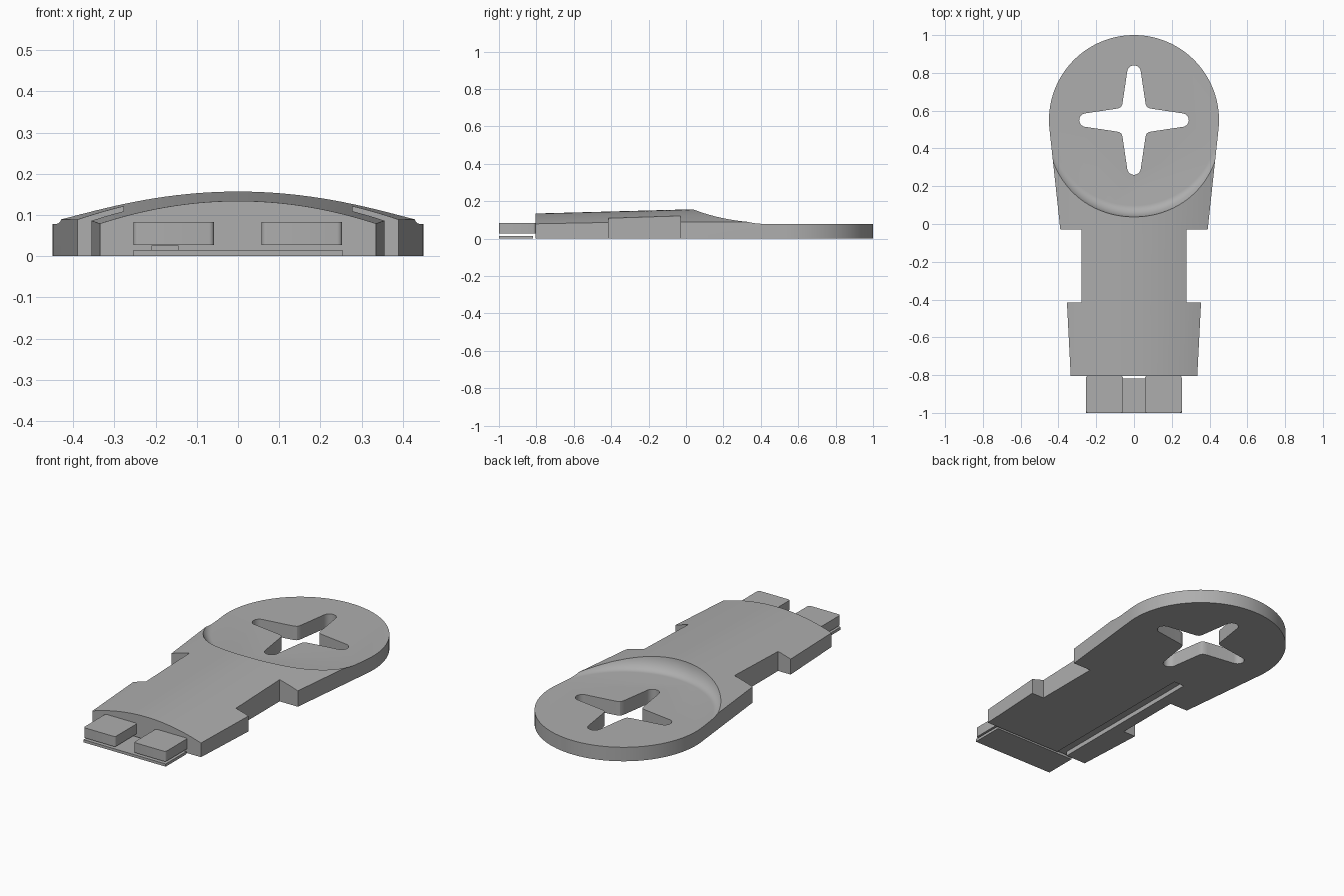
import bpy, bmesh
from math import sin, cos, pi, radians
from mathutils import Matrix

old = bpy.data.objects.get("Cube")
if old:
    bpy.data.objects.remove(old)

grey = bpy.data.materials.new("plain_grey")
grey.use_nodes = True
COLOUR = (0.42, 0.42, 0.42, 1)
grey.diffuse_color = COLOUR
grey.node_tree.nodes["Principled BSDF"].inputs["Base Color"].default_value = COLOUR

HEAD_Y, HEAD_R, SLAB = 0.55, 0.45, 0.078


def make(name, bm):
    bmesh.ops.recalc_face_normals(bm, faces=bm.faces)
    mesh = bpy.data.meshes.new(name)
    bm.to_mesh(mesh)
    bm.free()
    mesh.materials.append(grey)
    obj = bpy.data.objects.new(name, mesh)
    bpy.context.collection.objects.link(obj)
    return obj


def loft(name, rings):
    """Closed solid through rings with equal point counts."""
    bm = bmesh.new()
    loops = [[bm.verts.new(p) for p in ring] for ring in rings]
    n = len(loops[0])
    for a, b in zip(loops, loops[1:]):
        for i in range(n):
            j = (i + 1) % n
            bm.faces.new((a[i], a[j], b[j], b[i]))
    bm.faces.new(loops[0])
    bm.faces.new(loops[-1])
    return make(name, bm)


def prism(name, outline, z0, z1):
    return loft(name, [[(x, y, z) for x, y in outline] for z in (z0, z1)])


def box(name, x0, x1, y0, y1, z0, z1, bevel=0):
    bm = bmesh.new()
    bmesh.ops.create_cube(bm, size=1, matrix=Matrix.LocRotScale(
        ((x0 + x1) / 2, (y0 + y1) / 2, (z0 + z1) / 2), None,
        (x1 - x0, y1 - y0, z1 - z0)))
    if bevel:
        upright = [e for e in bm.edges
                   if abs(e.verts[0].co.z - e.verts[1].co.z) > 0.01]
        bmesh.ops.bevel(bm, geom=upright, offset=bevel, segments=4,
                        profile=0.5, affect='EDGES')
    return make(name, bm)


def boolean(obj, tool, operation):
    mod = obj.modifiers.new(operation, 'BOOLEAN')
    mod.operation, mod.object, mod.solver = operation, tool, 'EXACT'
    bpy.context.view_layer.objects.active = obj
    bpy.ops.object.modifier_apply(modifier=mod.name)
    bpy.data.objects.remove(tool)


def smooth(obj):
    bpy.ops.object.select_all(action='DESELECT')
    obj.select_set(True)
    bpy.context.view_layer.objects.active = obj
    bpy.ops.object.shade_smooth_by_angle(angle=radians(25))


# Plan outline: stepped stem running tangentially into the round head
side = [(0.335, -0.805), (0.355, -0.415), (0.278, -0.415),
        (0.278, -0.03), (0.39, -0.03)]
head = []
for i in range(97):
    a = radians(-6 + 192 * i / 96)
    head.append((HEAD_R * cos(a), HEAD_Y + HEAD_R * sin(a)))
outline = side + head + [(-x, y) for x, y in reversed(side)]
body = prism("body", outline, 0, 0.3)


# Crowned top surface, rising slightly towards the head
def crown_ring(y):
    t = (y + 0.805) / 0.85
    peak, curve = 0.134 + 0.023 * t, 0.49 - 0.06 * t
    xs = [0.5 * (i / 20 - 1) for i in range(41)]
    arc = [(x, y, peak - curve * x * x) for x in xs]
    return [(-0.5, y, -0.1)] + arc + [(0.5, y, -0.1)]


boolean(body, loft("crown_tool", [crown_ring(y) for y in (-0.9, 0.05, 1.1)]),
        'INTERSECT')

# Round scoop with a filleted wall over the head
rings = []
profile = [(0.452 + 0.061 * sin(t), SLAB + 0.09 * (1 - cos(t)))
           for t in (pi / 2 * i / 10 for i in range(11))] + [(0.513, 0.35)]
for r, z in profile:
    rings.append([(r * cos(2 * pi * i / 128), HEAD_Y + r * sin(2 * pi * i / 128), z)
                  for i in range(128)])
boolean(body, loft("scoop_tool", rings), 'DIFFERENCE')

# Four-armed hole with rounded tips and softened inner corners
arm = [(0.254 + 0.036 * cos(a), 0.036 * sin(a))
       for a in (radians(-82 + 164 * i / 10) for i in range(11))]
arm += [(0.095, 0.060), (0.080, 0.063), (0.069, 0.069),
        (0.063, 0.080), (0.060, 0.095)]
cross = []
for k in range(4):
    c, s = cos(k * pi / 2), sin(k * pi / 2)
    cross += [(c * x - s * y, HEAD_Y + s * x + c * y) for x, y in arm]
boolean(body, prism("cross_tool", cross, -0.1, 0.3), 'DIFFERENCE')

# Long groove under the stem
boolean(body, box("groove_tool", -0.21, -0.145, -0.9, 0.16, -0.1, 0.025),
        'DIFFERENCE')
smooth(body)

# Front plate and the two blocks above it
box("front_plate", -0.254, 0.254, -1, -0.818, 0, 0.015)
for name, x0 in (("right_block", -0.254), ("left_block", 0.057)):
    smooth(box(name, x0, x0 + 0.196, -1, -0.804, 0.027, 0.083, 0.012))
